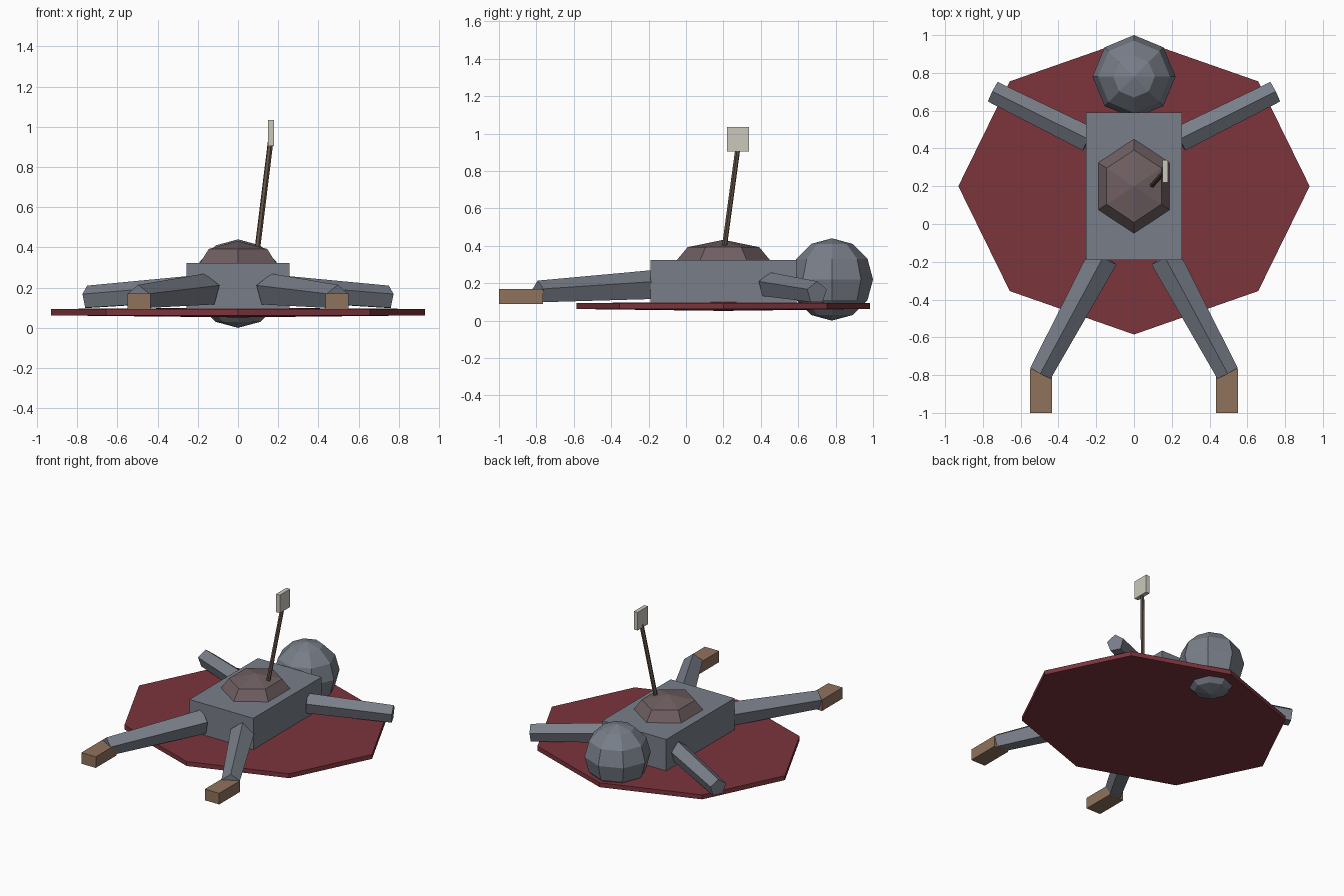
import bpy, bmesh
from math import sin, cos, pi
from mathutils import Vector

if "Cube" in bpy.data.objects:
    bpy.data.objects.remove(bpy.data.objects["Cube"])


def material(name, rgb):
    m = bpy.data.materials.new(name)
    m.diffuse_color = (*rgb, 1)
    m.use_nodes = True
    m.node_tree.nodes["Principled BSDF"].inputs["Base Color"].default_value = m.diffuse_color
    return m


BODY = material("slate", (0.19, 0.21, 0.25))
RED = material("dark_red", (0.2, 0.035, 0.045))
MAUVE = material("mauve", (0.16, 0.115, 0.12))
TAN = material("tan", (0.28, 0.17, 0.11))
WOOD = material("wood", (0.13, 0.09, 0.065))
PALE = material("pale", (0.6, 0.58, 0.5))


def finish(name, bm, mat):
    bmesh.ops.recalc_face_normals(bm, faces=bm.faces)
    me = bpy.data.meshes.new(name)
    bm.to_mesh(me)
    bm.free()
    me.materials.append(mat)
    ob = bpy.data.objects.new(name, me)
    bpy.context.collection.objects.link(ob)
    return ob


def box(name, lo, hi, mat):
    bm = bmesh.new()
    lo, hi = Vector(lo), Vector(hi)
    for v in bmesh.ops.create_cube(bm, size=1)["verts"]:
        v.co = (lo + hi) / 2 + v.co * (hi - lo)
    return finish(name, bm, mat)


def lathe(name, center, profile, sides, rx, ry, mat):
    """Rings of (radius, z) between two poles; the first corner points to +y."""
    bm = bmesh.new()
    c = Vector(center)
    bottom = bm.verts.new(c + Vector((0, 0, profile[0][1])))
    top = bm.verts.new(c + Vector((0, 0, profile[-1][1])))
    rings = []
    for r, z in profile[1:-1]:
        rings.append([bm.verts.new(c + Vector((rx * r * sin(2 * pi * i / sides),
                                               ry * r * cos(2 * pi * i / sides), z)))
                      for i in range(sides)])
    for i in range(sides):
        j = (i + 1) % sides
        bm.faces.new((bottom, rings[0][i], rings[0][j]))
        bm.faces.new((top, rings[-1][j], rings[-1][i]))
        for a, b in zip(rings, rings[1:]):
            bm.faces.new((a[i], a[j], b[j], b[i]))
    return finish(name, bm, mat)


def ball_profile(rings, h):
    return [(sin(pi * k / rings), -h * cos(pi * k / rings)) for k in range(rings + 1)]


def limb(name, a, b, ra, rb, sides, mat):
    """Tapered prism from a to b with one ridge on top."""
    a, b = Vector(a), Vector(b)
    d = (b - a).normalized()
    side = d.cross(Vector((0, 0, 1))).normalized()
    up = side.cross(d)
    bm = bmesh.new()
    ends = [[bm.verts.new(p + r * (side * sin(2 * pi * i / sides) + up * cos(2 * pi * i / sides)))
             for i in range(sides)] for p, r in ((a, ra), (b, rb))]
    for e in ends:
        bm.faces.new(e)
    for i in range(sides):
        j = (i + 1) % sides
        bm.faces.new((ends[0][i], ends[0][j], ends[1][j], ends[1][i]))
    return finish(name, bm, mat)


# flat eight-sided pool under the body
lathe("pool", (0, 0.2, 0), [(0, 0.052), (1, 0.062), (1, 0.094), (0, 0.1)], 8, 0.93, 0.785, RED)

# torso, head and the low mound on the chest
box("torso", (-0.255, -0.19, 0.095), (0.255, 0.59, 0.323), BODY)
lathe("head", (0, 0.78, 0.22), ball_profile(6, 0.22), 8, 0.22, 0.22, BODY)
lathe("chest_mound", (0, 0.2, 0.297), ball_profile(4, 0.135), 6, 0.237, 0.271, MAUVE)

# arms, legs and feet, mirrored left and right
for s, tag in ((1, "right"), (-1, "left")):
    limb("arm_" + tag, (s * 0.24, 0.448, 0.188), (s * 0.747, 0.70, 0.149), 0.07, 0.061, 5, BODY)
    limb("leg_" + tag, (s * 0.163, -0.175, 0.185), (s * 0.495, -0.79, 0.15), 0.085, 0.064, 5, BODY)
    x = sorted((s * 0.435, s * 0.55))
    box("foot_" + tag, (x[0], -1.0, 0.09), (x[1], -0.765, 0.17), TAN)

# leaning shaft with a pale end vane
limb("shaft", (0.09, 0.198, 0.34), (0.165, 0.281, 0.95), 0.014, 0.014, 6, WOOD)
box("vane", (0.15, 0.22, 0.905), (0.18, 0.338, 1.035), PALE)
